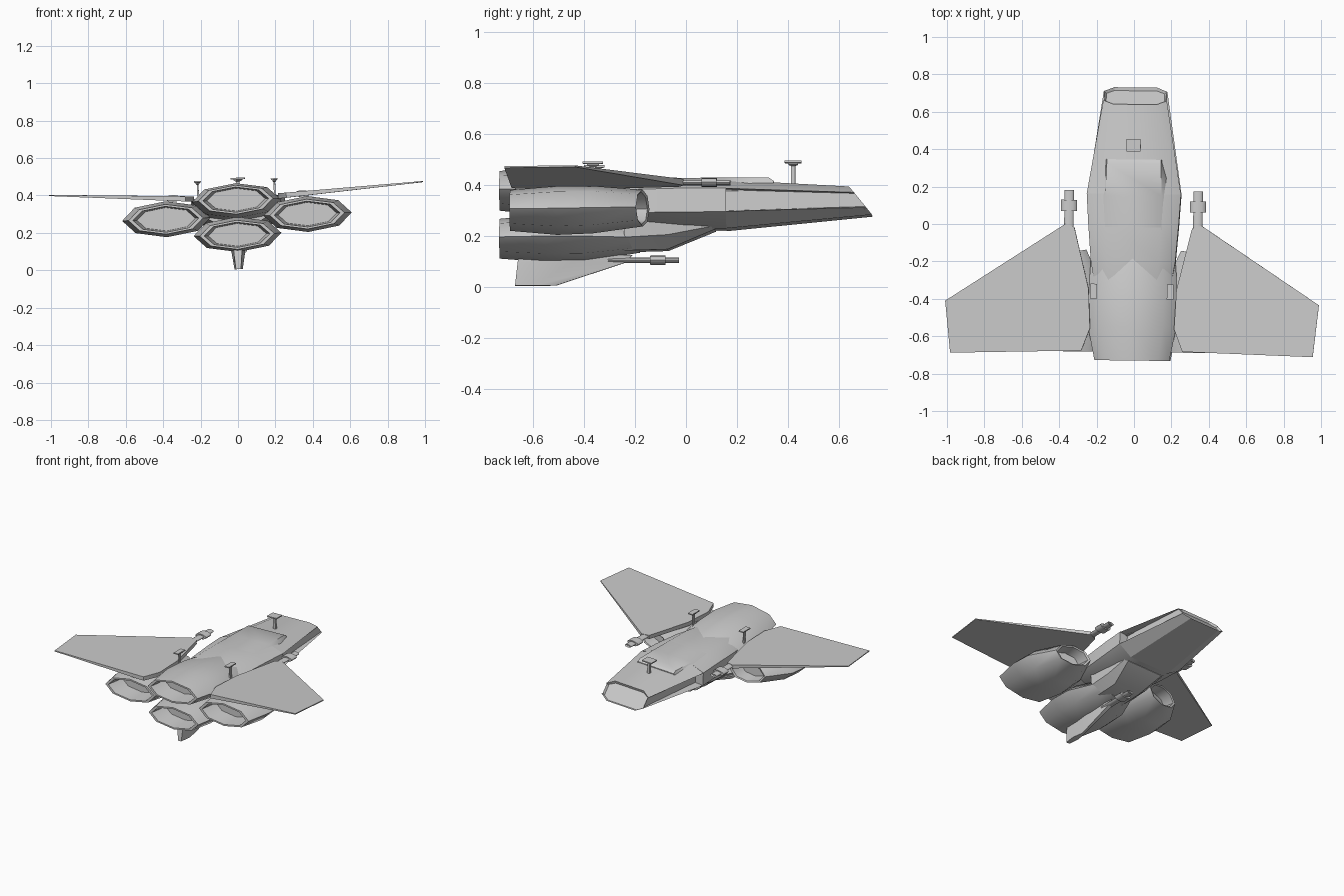
import bpy, bmesh, math
from mathutils import Matrix, Vector

if "Cube" in bpy.data.objects:
    bpy.data.objects.remove(bpy.data.objects["Cube"])

# The whole craft sits with a slight roll and yaw
PIVOT = Vector((0, 0, 0.3))
TILT = (Matrix.Translation(PIVOT) @ Matrix.Rotation(-0.037, 4, 'Y')
        @ Matrix.Rotation(-0.0125, 4, 'Z') @ Matrix.Translation(-PIVOT))


def finish(name, bm, angle=50):
    bmesh.ops.recalc_face_normals(bm, faces=bm.faces)
    bm.transform(TILT)
    me = bpy.data.meshes.new(name)
    bm.to_mesh(me)
    bm.free()
    for p in me.polygons:
        p.use_smooth = True
    me.set_sharp_from_angle(angle=math.radians(angle))
    ob = bpy.data.objects.new(name, me)
    bpy.context.collection.objects.link(ob)
    return ob


def loft(name, rings, inset=0, depth=0, angle=50):
    """Skin through rings of points, cap both ends, optionally inset the last cap."""
    bm = bmesh.new()
    rows = [[bm.verts.new(p) for p in r] for r in rings]
    n = len(rows[0])
    for a, b in zip(rows, rows[1:]):
        for i in range(n):
            j = (i + 1) % n
            bm.faces.new((a[i], a[j], b[j], b[i]))
    bm.faces.new(rows[0])
    cap = bm.faces.new(rows[-1])
    if inset:
        bmesh.ops.recalc_face_normals(bm, faces=bm.faces)
        bmesh.ops.inset_region(bm, faces=[cap], thickness=inset)
        bmesh.ops.translate(bm, verts=cap.verts, vec=cap.normal * -depth)
    return finish(name, bm, angle)


def ellipse(cx, y, cz, rx, rz, n=8, slant=0):
    return [(cx + rx * math.cos(a), y - slant * rx * math.cos(a), cz + rz * math.sin(a))
            for a in (2 * math.pi * i / n for i in range(n))]


def sym(half, y, slant=0, z0=0):
    """Ring from right-half (x, z) points listed bottom to top."""
    pts = half + [(-x, z) for x, z in reversed(half)]
    return [(x, y - slant * (z - z0), z) for x, z in pts]


def engine(name, cx, secs, slant=0, intake=False):
    # hollow nozzle at the rear, optional hollow intake at the front
    y, rx, rz, cz = secs[0]
    rings = [ellipse(cx, y + 0.13, cz, rx * .78, rz * .78), ellipse(cx, y, cz, rx * .88, rz * .86)]
    for i, (y, rx, rz, cz) in enumerate(secs):
        rings.append(ellipse(cx, y, cz, rx, rz, slant=slant if i == len(secs) - 1 else 0))
    if intake:
        rings.append(ellipse(cx, y - .005, cz, rx * .88, rz * .88, slant=slant))
        rings.append(ellipse(cx, y - .09, cz, rx * .8, rz * .8, slant=slant))
    loft(name, rings)


# Engines
engine("upper_engine", 0, [(-.73, .2, .078, .378), (-.55, .237, .093, .373), (-.38, .237, .094, .362),
                           (-.2, .228, .1, .333), (-.1, .19, .08, .33)])
engine("lower_engine", 0, [(-.73, .2, .078, .19), (-.55, .235, .094, .192), (-.4, .23, .092, .192),
                           (-.18, .14, .055, .19)])
for s, side in ((1, "right"), (-1, "left")):
    engine(side + "_engine", s * .378, [(-.685, .2, .08, .287), (-.5, .236, .096, .287),
                                        (-.36, .225, .093, .29), (-.165, .125, .072, .296)], s * .2, True)


# Main hull
def hull(y, w, zb, lo, hi, zt):
    return sym([(.6 * w, zb), (w, lo), (w, hi), (.62 * w, zt)], y)


loft("rear_hull", [hull(-.35, .2, .26, .3, .36, .42), hull(-.2, .226, .235, .285, .375, .43),
                   hull(0, .242, .225, .285, .38, .422), hull(.16, .252, .225, .288, .38, .415)])


# Forward hull with a side trench that fades out at the slanted nose
def fore(y, w, wi, t, zb, lo, hi, zt, slant=0):
    return sym([(t, zb), (w, lo), (wi, lo + .004), (wi, hi - .004), (w, hi), (t, zt)], y, slant, zb)


loft("nose_hull", [fore(.16, .252, .19, .155, .225, .288, .378, .415),
                   fore(.73, .17, .165, .115, .28, .306, .365, .39, .82)], .01, .015, 25)

# Raised deck on top of the hull
loft("raised_deck", [sym([(.2, .37), (.15, .422)], -.1), sym([(.21, .37), (.15, .424)], .15),
                     sym([(.16, .37), (.145, .425)], .325), sym([(.16, .37), (.145, .411)], .345)])

# Belly fairing ahead of the lower engine
loft("belly_fairing", [sym([(.1, .14), (.16, .19), (.17, .27)], -.24),
                       sym([(.1, .145), (.16, .2), (.17, .27)], -.07),
                       sym([(.14, .222), (.16, .235), (.17, .27)], .115)], angle=25)

# Wings
PLAN = [(.315, -.02), (.365, -.005), (1, -.4225), (.97, -.7), (.27, -.68), (.225, -.56), (.235, -.35)]
for s, side in ((1, "right"), (-1, "left")):
    rings = []
    for d in (-1, 1):
        rings.append([(s * x, y, .391 + .062 * (x - .25) + d * (.014 - .011 * (x - .25) / .75))
                      for x, y in PLAN])
    loft(side + "_wing", rings, angle=30)


# Ventral fin
def fin_ring(z, y0, y1, t):
    return [(-t * .6, y0, z), (t * .6, y0, z), (t, (y0 + y1) / 2, z), (t * .4, y1, z),
            (-t * .4, y1, z), (-t, (y0 + y1) / 2, z)]


loft("ventral_fin", [fin_ring(.006, -.67, -.51, .022), fin_ring(.095, -.66, -.24, .036),
                     fin_ring(.125, -.655, -.21, .036)])


# Guns: flattened barrel with a thicker sleeve
def gun(name, x, z, y):
    prof = [(-.1, .025), (.065, .025), (.065, .043), (.125, .043), (.125, .025), (.178, .025)]
    loft(name, [ellipse(x, y + d, z, r, r * .42, 12) for d, r in prof], .005, .01, 40)


gun("right_gun", .345, .397, 0)
gun("left_gun", -.345, .397, 0)
gun("lower_gun", 0, .105, -.205)


# Sensor masts: stem, flared neck and flat plate
def mast(name, x, y, z0, z1, hx, hy):
    def sq(k, z):
        return [(x + k * hx * a, y + k * hy * b, z) for a, b in ((-1, -1), (1, -1), (1, 1), (-1, 1))]
    loft(name, [sq(.25, z0), sq(.25, z1 - .02), sq(.55, z1 - .016), sq(.6, z1 - .01),
                sq(1, z1 - .008), sq(1, z1)], angle=20)


mast("front_mast", 0, .42, .39, .495, .038, .033)
mast("right_mast", .205, -.362, .38, .485, .018, .04)
mast("left_mast", -.205, -.362, .38, .485, .018, .04)
